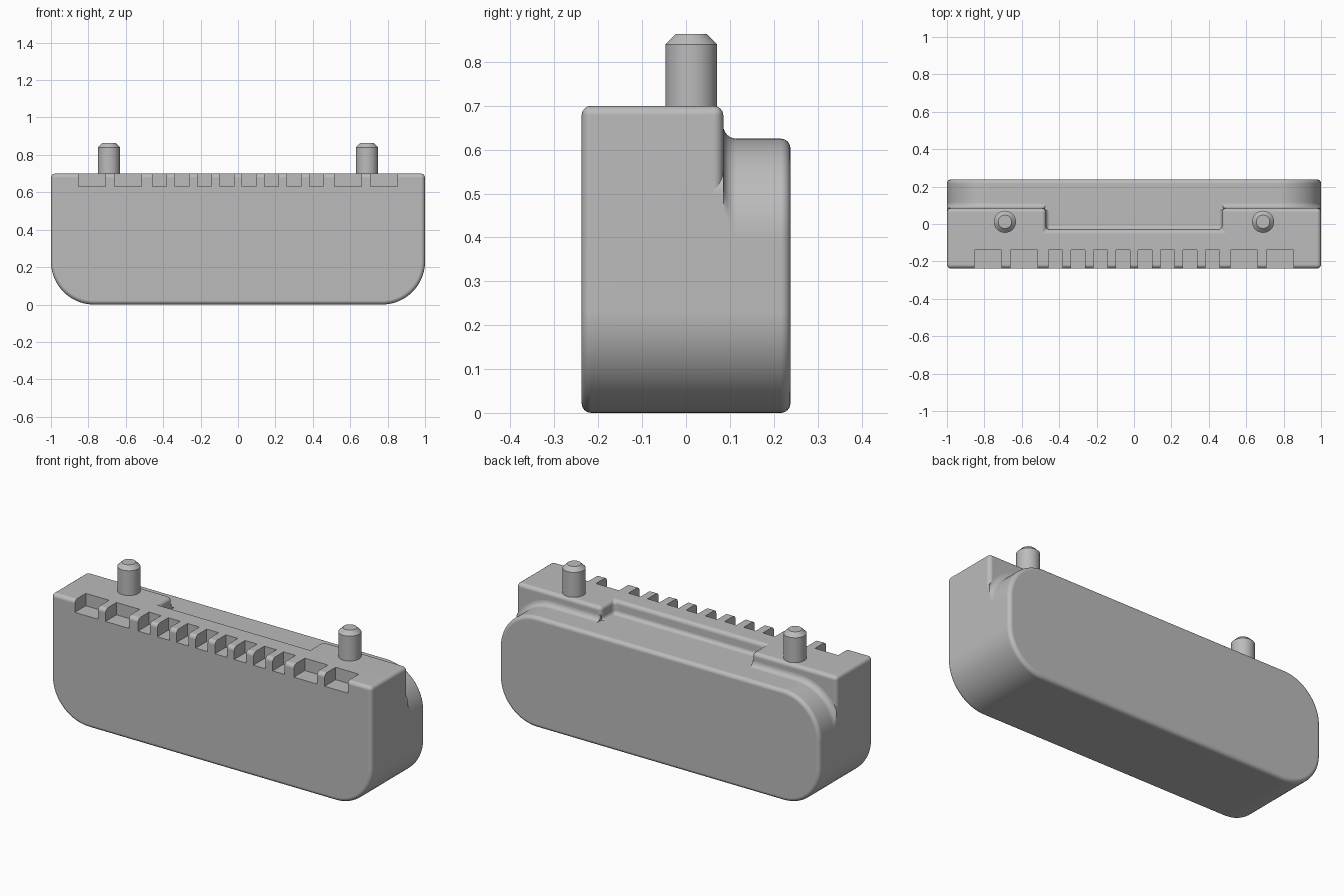
import bpy, bmesh, math

if "Cube" in bpy.data.objects:
    bpy.data.objects.remove(bpy.data.objects["Cube"])

grey = bpy.data.materials.new("plain grey")
grey.use_nodes = True
colour = (0.5, 0.5, 0.5, 1)
grey.diffuse_color = colour
grey.node_tree.nodes["Principled BSDF"].inputs["Base Color"].default_value = colour

HALF, DEPTH, R = 1.0, 0.238, 0.23      # half width, half depth, corner radius
TOP, SHELF, STEP = 0.70, 0.625, 0.085  # front top, rear top, plane of the step
SOFT, FILLET = 0.022, 0.03


def make(name, bm):
    bmesh.ops.recalc_face_normals(bm, faces=bm.faces)
    mesh = bpy.data.meshes.new(name)
    bm.to_mesh(mesh)
    bm.free()
    obj = bpy.data.objects.new(name, mesh)
    bpy.context.collection.objects.link(obj)
    mesh.materials.append(grey)
    return obj


def loft(name, rings):
    bm = bmesh.new()
    loops = [[bm.verts.new(p) for p in ring] for ring in rings]
    n = len(loops[0])
    for a, b in zip(loops, loops[1:]):
        for i in range(n):
            j = (i + 1) % n
            bm.faces.new((a[i], a[j], b[j], b[i]))
    bm.faces.new(loops[0])
    bm.faces.new(loops[-1])
    return make(name, bm)


def arc(cx, cz, r, start, steps=24):
    for i in range(steps + 1):
        a = math.radians(start + 90 * i / steps)
        yield cx + r * math.cos(a), cz + r * math.sin(a)


def boxes(name, bounds):
    bm = bmesh.new()
    for lo, hi in bounds:
        verts = bmesh.ops.create_cube(bm, size=1)["verts"]
        for v in verts:
            v.co = [h if c > 0 else l for c, l, h in zip(v.co, lo, hi)]
    obj = make(name, bm)
    obj.hide_render = True
    obj.hide_set(True)
    return obj


def cut(obj, cutter):
    mod = obj.modifiers.new("cut", "BOOLEAN")
    mod.operation = "DIFFERENCE"
    mod.solver = "EXACT"
    mod.object = cutter


def finish(obj):
    # Freeze the modifiers, then smooth with sharp edges kept
    deps = bpy.context.evaluated_depsgraph_get()
    mesh = bpy.data.meshes.new_from_object(obj.evaluated_get(deps))
    obj.modifiers.clear()
    obj.data = mesh
    bpy.ops.object.select_all(action="DESELECT")
    obj.select_set(True)
    bpy.context.view_layer.objects.active = obj
    bpy.ops.object.shade_smooth_by_angle(angle=math.radians(35))
    mod = obj.modifiers.new("flat faces", "WEIGHTED_NORMAL")
    mod.keep_sharp = True


# Cutters: shallow rear recess and the row of front slots
recess = boxes("recess_cutter", [((-0.47, -0.03, SHELF), (0.47, 0.4, 1))])
slots = [(c, 0.075) for c in (0.06, 0.18, 0.30, 0.42)]
slots += [(c, 0.145) for c in (0.588, 0.78)]
slot_cutter = boxes("slot_cutter", [
    ((s * c - w / 2, -0.4, 0.63), (s * c + w / 2, -0.14, 1))
    for c, w in slots for s in (-1, 1)])

# Front body: square top, round lower corners
profile = [(-HALF, TOP), *arc(R - HALF, R, R, 180), *arc(HALF - R, R, R, 270), (HALF, TOP)]
front = loft("front_body", [[(x, y, z) for x, z in profile] for y in (-DEPTH, STEP)])
cut(front, recess)
bevel = front.modifiers.new("soft edges", "BEVEL")
bevel.width = SOFT
bevel.segments = 4
bevel.limit_method = "ANGLE"
bevel.angle_limit = math.radians(30)
bevel.use_clamp_overlap = False
cut(front, slot_cutter)
finish(front)


# Rear body: fully rounded outline, flared into the step and softened at the back
def rear_ring(y, grow):
    low = R + min(grow, 0)
    high = R + grow
    cx, cz = HALF - R, SHELF - R
    pts = [*arc(-cx, R, low, 180), *arc(cx, R, low, 270),
           *arc(cx, cz, high, 0), *arc(-cx, cz, high, 90)]
    return [(max(-HALF, min(HALF, x)), y, z) for x, z in pts]


rings = [rear_ring(0, FILLET)]
quarter = [math.pi / 2 * i / 6 for i in range(7)]
for t in quarter:
    rings.append(rear_ring(STEP + FILLET * (1 - math.cos(t)), FILLET * (1 - math.sin(t))))
for t in quarter:
    rings.append(rear_ring(DEPTH - SOFT * (1 - math.sin(t)), -SOFT * (1 - math.cos(t))))
rear = loft("rear_body", rings)
flare_cutter = boxes("flare_cutter", [((-0.475, -0.1, SHELF + 0.0005), (0.475, 0.2, 1))])
cut(rear, flare_cutter)
finish(rear)

# Chamfered locating pins
for side, s in (("left", 1), ("right", -1)):
    pin = loft(side + "_pin", [
        [(s * 0.69 + r * math.cos(a), 0.012 + r * math.sin(a), z)
         for a in (math.tau * i / 32 for i in range(32))]
        for r, z in ((0.059, 0.66), (0.059, 0.84), (0.036, 0.863))])
    finish(pin)

for helper in (recess, slot_cutter, flare_cutter):
    bpy.data.objects.remove(helper)
